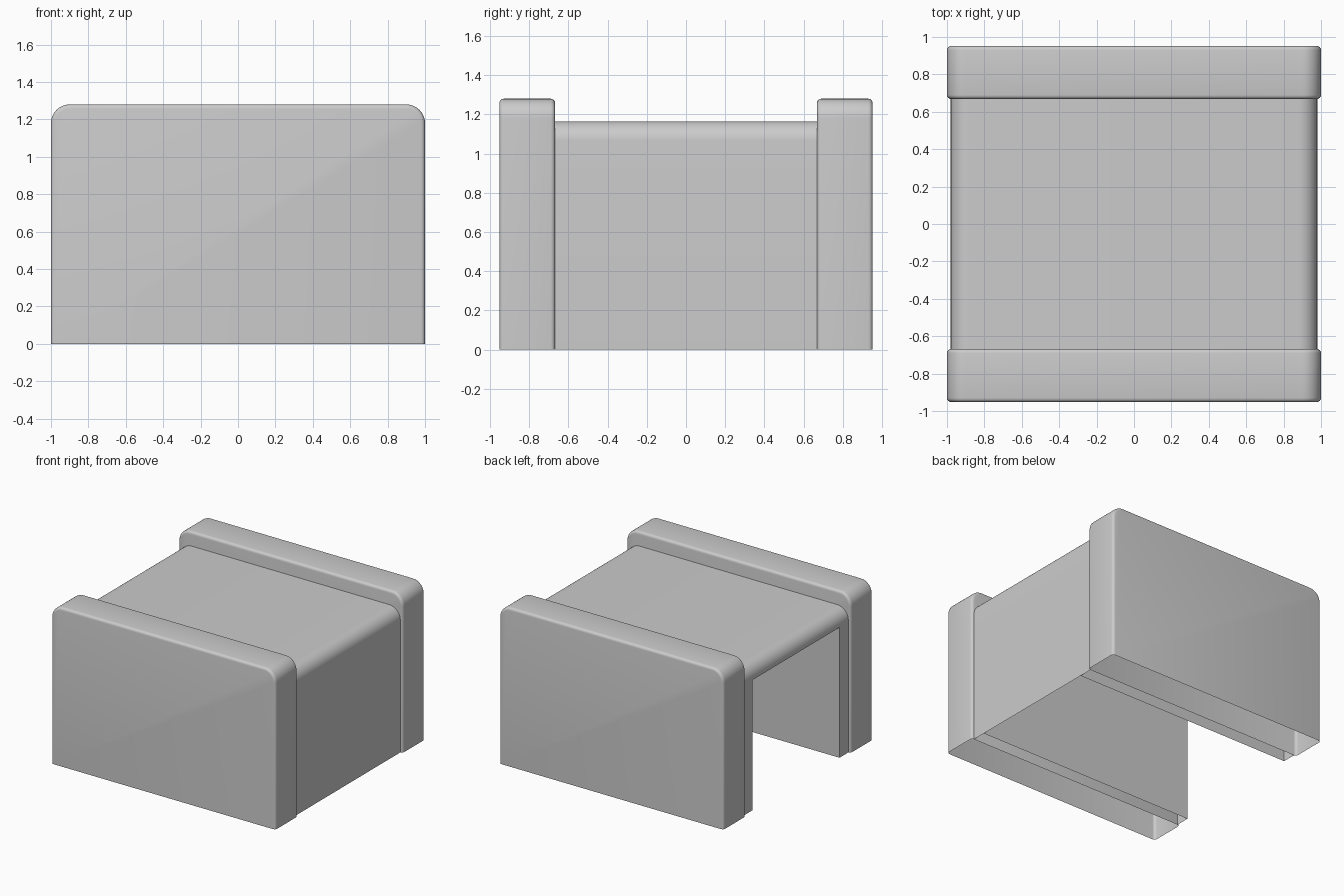
import bpy, bmesh
from math import sin, cos, pi

if "Cube" in bpy.data.objects:
    bpy.data.objects.remove(bpy.data.objects["Cube"])

PANEL_Y0, PANEL_Y1, PANEL_H = 0.668, 0.952, 1.28
BODY_X, BODY_H, R = 0.98, 1.165, 0.1
TUN_Y, TUN_H = 0.555, 1.05


def finish(bm, name):
    bmesh.ops.remove_doubles(bm, verts=bm.verts, dist=1e-4)
    bmesh.ops.recalc_face_normals(bm, faces=bm.faces)
    me = bpy.data.meshes.new(name)
    bm.to_mesh(me)
    bm.free()
    ob = bpy.data.objects.new(name, me)
    bpy.context.collection.objects.link(ob)
    bpy.ops.object.select_all(action='DESELECT')
    ob.select_set(True)
    bpy.context.view_layer.objects.active = ob
    bpy.ops.object.shade_smooth_by_angle(angle=0.6)
    return ob


def end_panel(name, side):
    # hollow shell, rounded upper corners and softened rims, open underneath
    bm = bmesh.new()
    bmesh.ops.create_cube(bm, size=1)
    for v in bm.verts:
        v.co.x *= 2
        v.co.y = side * (PANEL_Y0 if v.co.y * side < 0 else PANEL_Y1)
        v.co.z = PANEL_H if v.co.z > 0 else 0
    bmesh.ops.delete(bm, geom=[f for f in bm.faces if f.calc_center_median().z < 0.01],
                     context='FACES_ONLY')
    corners = [e for e in bm.edges if all(v.co.z > 1 for v in e.verts)
               and abs(e.verts[0].co.x - e.verts[1].co.x) < 1e-4]
    bmesh.ops.bevel(bm, geom=corners, offset=R, segments=10, profile=0.5, affect='EDGES')
    rims = [e for e in bm.edges if abs(e.verts[0].co.y - e.verts[1].co.y) < 1e-4
            and any(v.co.z > 0.01 for v in e.verts)]
    bmesh.ops.bevel(bm, geom=rims, offset=0.022, segments=4, profile=0.5, affect='EDGES')
    return finish(bm, name)


def sheet(bm, line_a, line_b):
    a = [bm.verts.new(p) for p in line_a]
    b = [bm.verts.new(p) for p in line_b]
    for i in range(len(a) - 1):
        bm.faces.new((a[i], a[i + 1], b[i + 1], b[i]))


end_panel("front_panel", -1)
end_panel("back_panel", 1)

# body: outer rounded cover, closed on the right, open on the left
bm = bmesh.new()
arc = [(BODY_X - R + R * cos(t), BODY_H - R + R * sin(t))
       for t in (i * pi / 20 for i in range(11))]
outline = [(BODY_X, 0)] + arc + [(-x, z) for x, z in reversed(arc)] + [(-BODY_X, TUN_H)]
sheet(bm, [(x, -PANEL_Y0, z) for x, z in outline], [(x, PANEL_Y0, z) for x, z in outline])
# left ends of the tunnel walls
for s in (-1, 1):
    sheet(bm, [(-BODY_X, s * PANEL_Y0, 0), (-BODY_X, s * PANEL_Y0, TUN_H)],
          [(-BODY_X, s * TUN_Y, 0), (-BODY_X, s * TUN_Y, TUN_H)])
# tunnel lining
arch = [(-TUN_Y, 0), (-TUN_Y, TUN_H), (TUN_Y, TUN_H), (TUN_Y, 0)]
sheet(bm, [(-BODY_X, y, z) for y, z in arch], [(BODY_X, y, z) for y, z in arch])
finish(bm, "body_cover")
